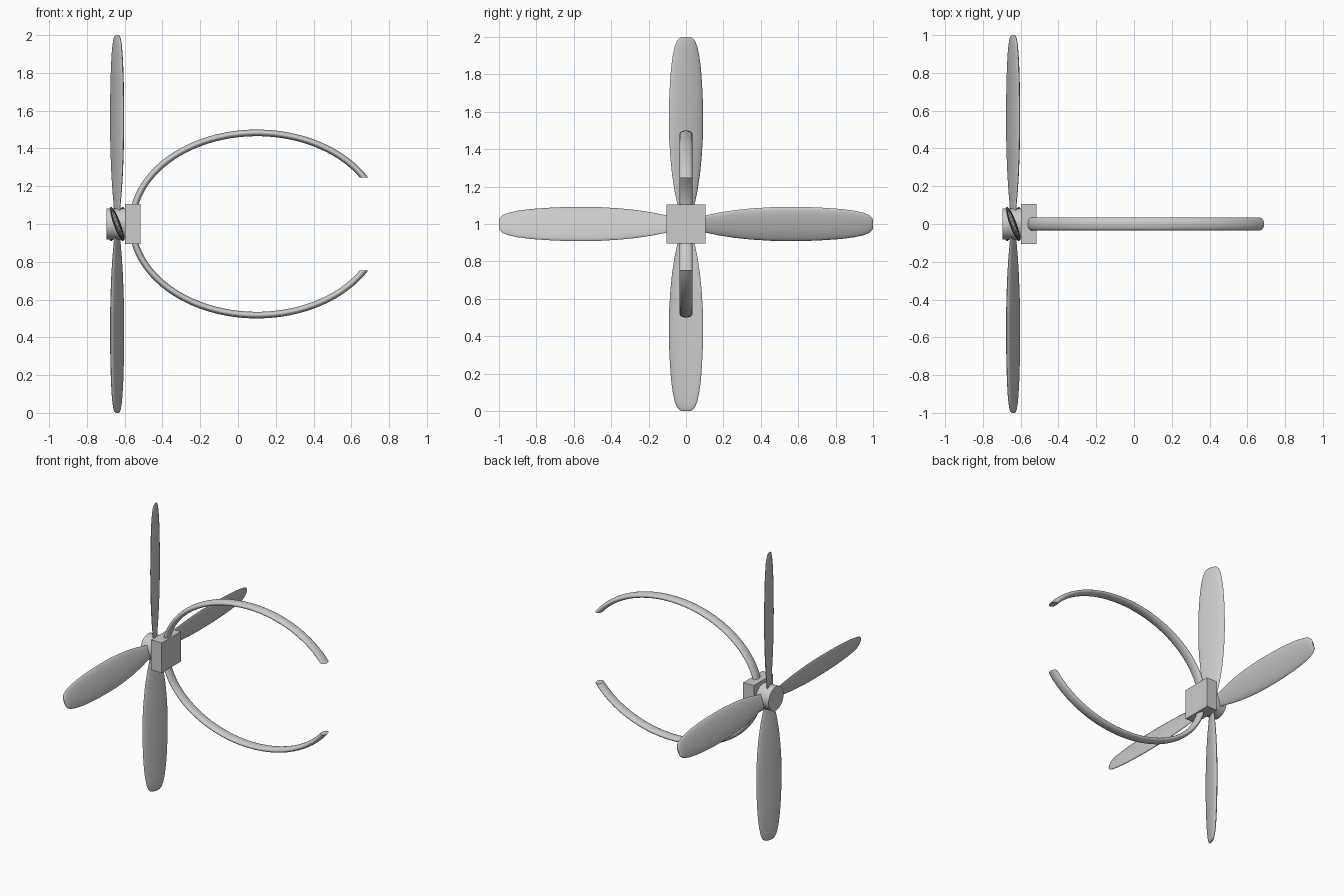
import bpy, bmesh
from math import sin, cos, pi, radians, asin
from mathutils import Matrix, Vector

if "Cube" in bpy.data.objects:
    bpy.data.objects.remove(bpy.data.objects["Cube"])

HUB = Vector((-0.64, 0, 1))


def loft(name, rings):
    """Skin a list of closed rings and cap both ends."""
    bm = bmesh.new()
    rows = [[bm.verts.new(p) for p in ring] for ring in rings]
    n = len(rows[0])
    for a, b in zip(rows, rows[1:]):
        for i in range(n):
            j = (i + 1) % n
            bm.faces.new((a[i], a[j], b[j], b[i]))
    bm.faces.new(rows[0])
    bm.faces.new(rows[-1])
    bmesh.ops.recalc_face_normals(bm, faces=bm.faces)
    me = bpy.data.meshes.new(name)
    bm.to_mesh(me)
    bm.free()
    ob = bpy.data.objects.new(name, me)
    bpy.context.collection.objects.link(ob)
    smooth(ob)
    return ob


def smooth(ob):
    bpy.ops.object.select_all(action='DESELECT')
    ob.select_set(True)
    bpy.context.view_layer.objects.active = ob
    bpy.ops.object.shade_smooth_by_angle(angle=radians(40))


# Propeller blades: (radius, half chord) stations, pitched elliptical section
stations = [(0.04, 0.036), (0.1, 0.045), (0.17, 0.06), (0.26, 0.074),
            (0.36, 0.084), (0.46, 0.09), (0.56, 0.091), (0.66, 0.09),
            (0.75, 0.086), (0.83, 0.08), (0.90, 0.071), (0.95, 0.06),
            (0.98, 0.048), (0.995, 0.034), (1.0, 0.02)]
pitch = radians(20)
for k in range(4):
    spin = Matrix.Rotation(k * pi / 2, 3, 'X')
    rings = []
    for r, w in stations:
        ring = []
        for i in range(24):
            t = 2 * pi * i / 24
            c, h = w / cos(pitch) * cos(t), w * 0.2 * sin(t)
            p = Vector((-c * sin(pitch) + h * cos(pitch),
                        c * cos(pitch) + h * sin(pitch), r))
            ring.append(HUB + spin @ p)
        rings.append(ring)
    loft(f"blade_{k + 1}", rings)

# Hub
bpy.ops.mesh.primitive_cylinder_add(vertices=32, radius=0.083, depth=0.1,
                                    location=(-0.645, 0, 1), rotation=(0, pi / 2, 0))
hub = bpy.context.object
hub.name = "hub"
smooth(hub)

# Mounting block
bpy.ops.mesh.primitive_cube_add(size=1, location=(-0.556, 0, 1))
block = bpy.context.object
block.name = "mounting_block"
block.scale = (0.082, 0.21, 0.21)

# Open oval clamp ring, its ends cut level at 0.25 above and below the axis
rings = []
for s in range(81):
    ring = []
    for i in range(20):
        f = 2 * pi * i / 20
        a, b = 0.66 + 0.0175 * cos(f), 0.4825 + 0.0175 * cos(f)
        start = asin(0.247 / b)
        t = start + (2 * pi - 2 * start) * s / 80
        ring.append((0.1 + a * cos(t), 0.034 * sin(f), 1 + b * sin(t)))
    rings.append(ring)
loft("clamp_ring", rings)
